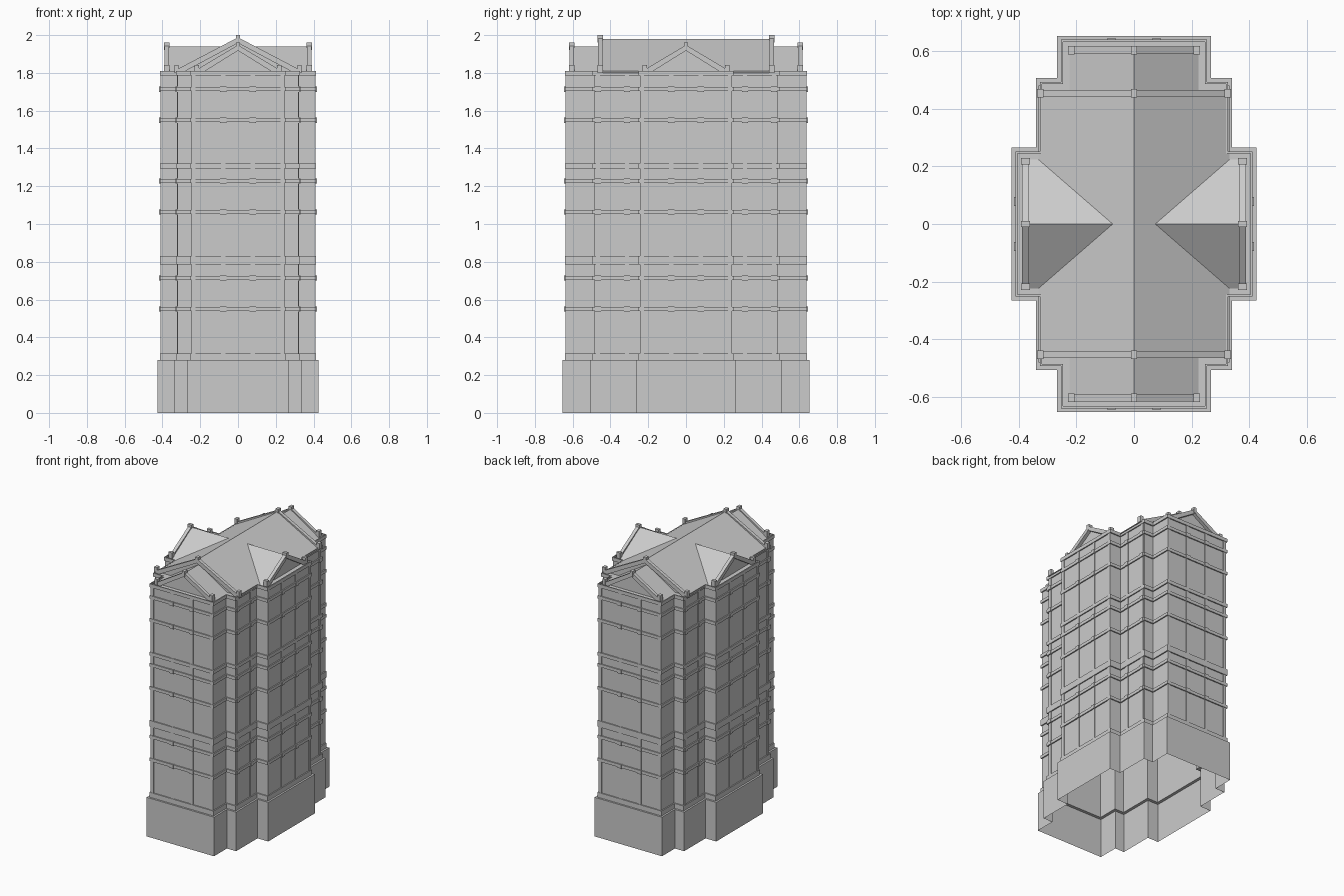
import bpy
import bmesh
from mathutils import Vector

cube = bpy.data.objects.get("Cube")
if cube:
    bpy.data.objects.remove(cube, do_unlink=True)

stone = bpy.data.materials.new("pale_grey_stone")
stone.use_nodes = True
GREY = (0.6, 0.6, 0.6, 1)
stone.diffuse_color = GREY
stone.node_tree.nodes["Principled BSDF"].inputs["Base Color"].default_value = GREY

# Stepped cross plan: one quadrant, mirrored to a full ring
QUADRANT = [(0.425, 0.265), (0.34, 0.265), (0.34, 0.507), (0.267, 0.507), (0.267, 0.653)]
WALL, BELT, KNOB = -0.021, -0.013, -0.008
EAVE = 1.80


def finish(name, bm):
    bmesh.ops.recalc_face_normals(bm, faces=bm.faces)
    mesh = bpy.data.meshes.new(name)
    bm.to_mesh(mesh)
    bm.free()
    mesh.materials.append(stone)
    obj = bpy.data.objects.new(name, mesh)
    bpy.context.collection.objects.link(obj)
    return obj


def plan(offset):
    q = [(x + offset, y + offset) for x, y in QUADRANT]
    return (q + [(-x, y) for x, y in reversed(q)] + [(-x, -y) for x, y in q]
            + [(x, -y) for x, y in reversed(q)])


def loft(name, levels, cap=False):
    """Skin the stepped plan through (offset, height) levels."""
    bm = bmesh.new()
    rings = [[bm.verts.new((x, y, z)) for x, y in plan(off)] for off, z in levels]
    for low, high in zip(rings, rings[1:]):
        for i in range(len(low)):
            j = (i + 1) % len(low)
            bm.faces.new((low[i], low[j], high[j], high[i]))
    if cap:
        bm.faces.new(rings[-1])
    return finish(name, bm)


def box(bm, lo, hi):
    made = bmesh.ops.create_cube(bm, size=1)["verts"]
    lo, hi = Vector(lo), Vector(hi)
    for v in made:
        v.co = (lo + hi) / 2 + v.co * (hi - lo)


def prism(bm, profile, start, end, along):
    """Extrude an (across, height) profile along the x or y axis."""
    def point(a, z, d):
        return (d, a, z) if along == "x" else (a, d, z)
    first = [bm.verts.new(point(a, z, start)) for a, z in profile]
    last = [bm.verts.new(point(a, z, end)) for a, z in profile]
    bm.faces.new(first)
    bm.faces.new(last)
    for i in range(len(first)):
        j = (i + 1) % len(first)
        bm.faces.new((first[i], first[j], last[j], last[i]))


# Plinth and main walls, open underneath
loft("plinth", [(0, 0), (0, 0.28), (WALL, 0.28)])
loft("walls", [(WALL, 0.28), (WALL, EAVE)], cap=True)

# Broad courses and slim belts
COURSES = [(0.28, 0.315), (0.785, 0.83), (1.295, 1.32), (1.785, 1.81)]
BELTS = [0.55, 0.714, 1.063, 1.228, 1.55, 1.714]
for i, (z0, z1) in enumerate(COURSES):
    loft(f"course_{i + 1}", [(WALL, z0), (BELT, z0), (BELT, z1), (WALL, z1)])
for i, z in enumerate(BELTS):
    loft(f"belt_{i + 1}", [(WALL, z - 0.011), (BELT, z - 0.011),
                           (BELT, z + 0.011), (WALL, z + 0.011)])

# Pilasters with square bosses where they cross the belts
pilasters, bosses = bmesh.new(), bmesh.new()


def rib(bm, facing, face, pos, half, z0, z1, offset):
    """Box proud of a wall, repeated on both opposite sides and mirrored."""
    for side in (-1, 1):
        for s in (-1, 1):
            d0, d1 = sorted((side * (face + WALL), side * (face + offset)))
            a0, a1 = s * pos - half, s * pos + half
            if facing == "x":
                box(bm, (d0, a0, z0), (d1, a1, z1))
            else:
                box(bm, (a0, d0, z0), (a1, d1, z1))


RIBS = [("x", 0.425, 0.078), ("x", 0.34, 0.312), ("x", 0.34, 0.465), ("y", 0.653, 0.078)]
CORNERS = [("x", 0.425, 0.233), ("y", 0.653, 0.235)]
for facing, face, pos in RIBS + CORNERS:
    for (_, z0), (z1, _) in zip(COURSES, COURSES[1:]):
        rib(pilasters, facing, face, pos, 0.011, z0, z1, WALL + 0.005)
for facing, face, pos in RIBS:
    for z in BELTS:
        rib(bosses, facing, face, pos, 0.016, z - 0.014, z + 0.014, KNOB)
finish("pilasters", pilasters)
finish("belt_bosses", bosses)


# Gabled roofs with raking cornices and small corner blocks
def gable_roof(name, along, half, reach, ridge):
    roof, trim = bmesh.new(), bmesh.new()
    prism(roof, [(-half, EAVE), (half, EAVE), (0, ridge)], -reach, reach, along)
    finish(name + "_roof", roof)
    for end in (-1, 1):
        d0, d1 = sorted((end * reach, end * (reach + 0.024)))
        for s in (-1, 1):
            prism(trim, [(s * half, EAVE), (s * half, EAVE + 0.014), (0, ridge + 0.008),
                         (0, ridge - 0.022), (s * (half - 0.035), EAVE)], d0, d1, along)
        for a, z0, z1 in ((-half + 0.006, EAVE, 1.843), (half - 0.006, EAVE, 1.843),
                          (0, ridge - 0.02, ridge + 0.02)):
            lo, hi = (a - 0.011, d0 - 0.003, z0), (a + 0.011, d1 + 0.003, z1)
            if along == "x":
                lo, hi = (lo[1], lo[0], z0), (hi[1], hi[0], z1)
            box(trim, lo, hi)
    finish(name + "_raking_cornice", trim)


gable_roof("main", "y", 0.332, 0.442, 1.98)
gable_roof("end_gable", "y", 0.224, 0.592, 1.94)
gable_roof("side_gable", "x", 0.224, 0.365, 1.94)
